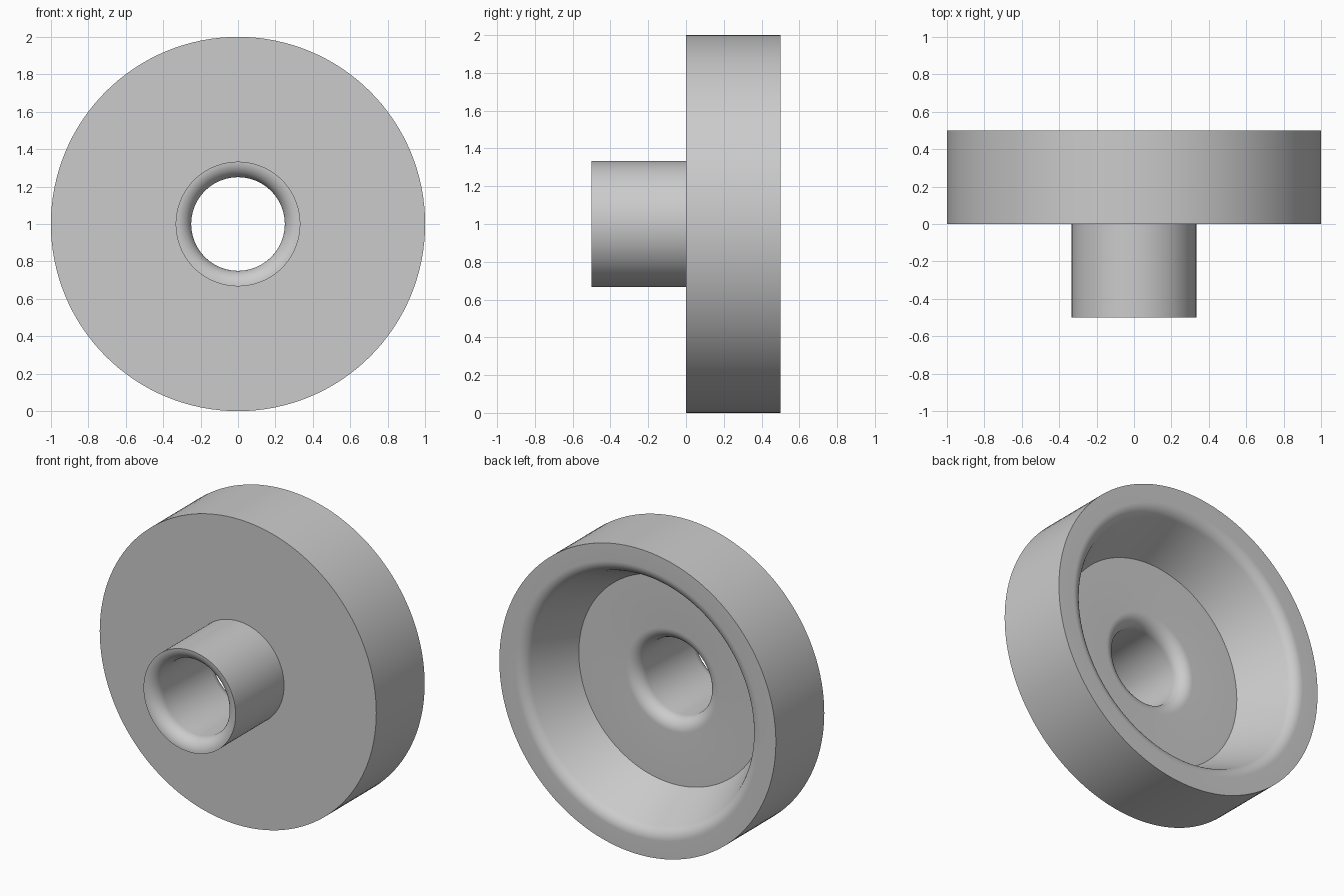
import bpy, bmesh
from math import cos, sin, radians, tau
from mathutils import Vector

cube = bpy.data.objects.get("Cube")
if cube:
    bpy.data.objects.remove(cube, do_unlink=True)

OUTER, HUB, BORE = 1.0, 0.333, 0.25
FRONT, BACK, FLOOR = -0.5, 0.5, 0.143
FILLET = HUB - BORE
SEGMENTS = 128


def arc(radius, y, start, end, steps=10):
    """Fillet points as (radius, y) around a centre."""
    angles = [radians(start + (end - start) * i / steps) for i in range(steps + 1)]
    return [(radius + FILLET * cos(a), y + FILLET * sin(a)) for a in angles]


# Closed cross-section: disc and hub outside, then dished recess and bore
profile = [(HUB, 0), (OUTER, 0), (OUTER, BACK)]
profile += arc(0.886, BACK - FILLET, 90, 156)          # rounded rim lip
profile += [(0.675, FLOOR)]                            # tapered wall to floor
profile += arc(HUB, FLOOR - FILLET, 90, 180)           # rounded bore, back
profile += arc(HUB, FRONT + FILLET, 180, 270)          # rounded bore, front

# Revolve the section around the y axis
bm = bmesh.new()
verts = [bm.verts.new((r, y, 0)) for r, y in profile]
edges = [bm.edges.new((v, verts[(i + 1) % len(verts)])) for i, v in enumerate(verts)]
bmesh.ops.spin(bm, geom=verts + edges, cent=(0, 0, 0), axis=(0, 1, 0),
               angle=tau, steps=SEGMENTS, use_merge=True)
bmesh.ops.remove_doubles(bm, verts=bm.verts, dist=0.0001)
bmesh.ops.translate(bm, verts=bm.verts, vec=Vector((0, 0, OUTER)))
bmesh.ops.recalc_face_normals(bm, faces=bm.faces)
mesh = bpy.data.meshes.new("hubbed_wheel")
bm.to_mesh(mesh)
bm.free()

wheel = bpy.data.objects.new("hubbed_wheel", mesh)
bpy.context.collection.objects.link(wheel)

# Plain grey finish
grey = bpy.data.materials.new("plain_grey")
grey.use_nodes = True
colour = (0.6, 0.6, 0.6, 1)
grey.diffuse_color = colour
grey.node_tree.nodes["Principled BSDF"].inputs["Base Color"].default_value = colour
mesh.materials.append(grey)

# Smooth curved walls, crisp edges
bpy.ops.object.select_all(action="DESELECT")
wheel.select_set(True)
bpy.context.view_layer.objects.active = wheel
bpy.ops.object.shade_smooth_by_angle(angle=radians(30))
